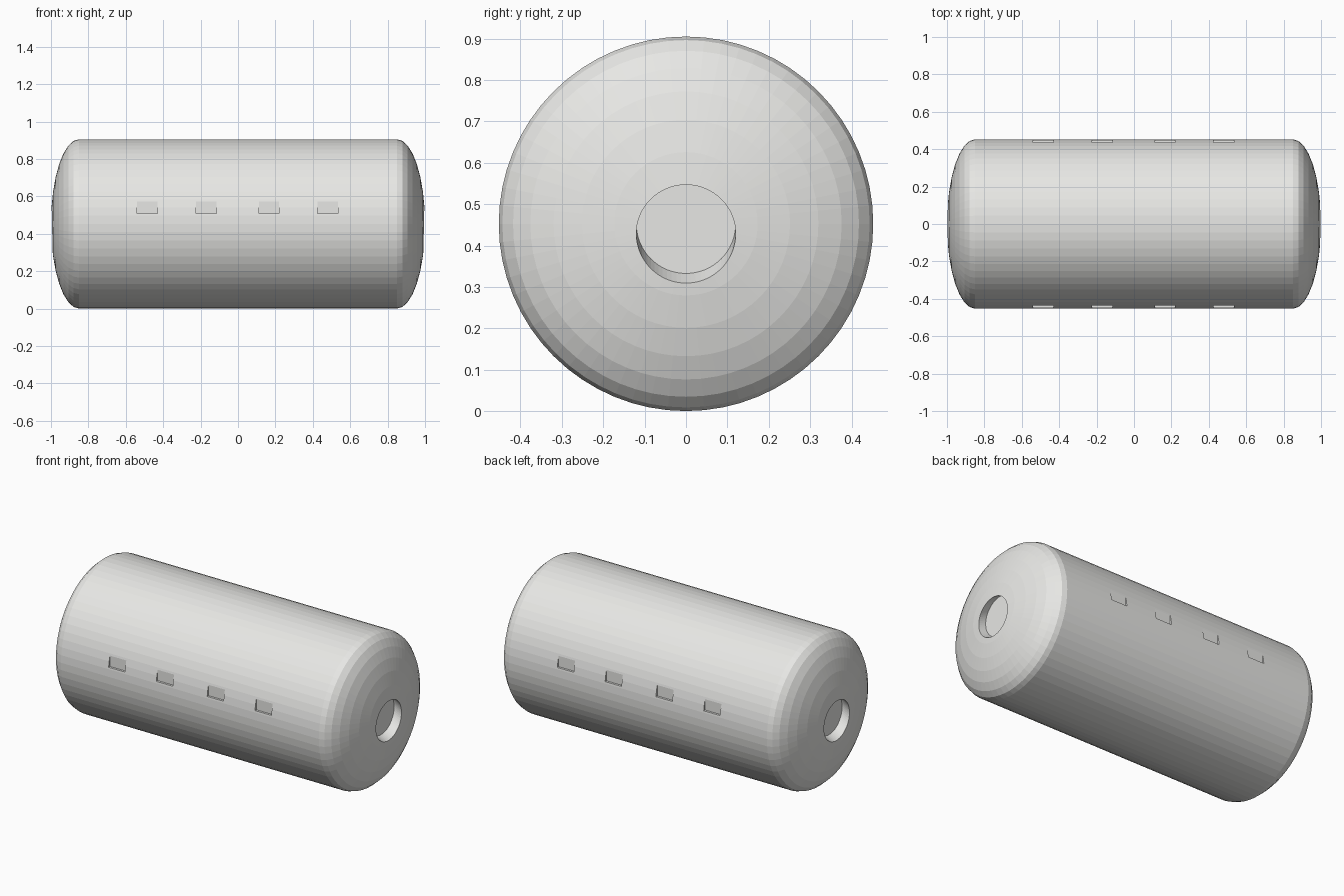
import bpy
import bmesh
import math

cube = bpy.data.objects.get("Cube")
if cube:
    bpy.data.objects.remove(cube, do_unlink=True)

RADIUS, SIDES, CAP_STEPS = 0.4525, 64, 8
CAP_START, CAP_DEPTH = 0.85, 0.15


def make_material(name, color):
    mat = bpy.data.materials.new(name)
    mat.use_nodes = True
    mat.diffuse_color = color
    mat.node_tree.nodes["Principled BSDF"].inputs["Base Color"].default_value = color
    return mat


def make_object(name, bm, mat):
    bmesh.ops.recalc_face_normals(bm, faces=bm.faces)
    mesh = bpy.data.meshes.new(name)
    bm.to_mesh(mesh)
    bm.free()
    mesh.materials.append(mat)
    obj = bpy.data.objects.new(name, mesh)
    bpy.context.collection.objects.link(obj)
    return obj


def loft(bm, rings):
    """Skin a list of (x, centre z, radius) rings along x and close both ends."""
    loops = []
    for x, z, r in rings:
        angles = [math.tau * i / SIDES for i in range(SIDES)]
        loops.append([bm.verts.new((x, r * math.cos(a), z + r * math.sin(a))) for a in angles])
    for a, b in zip(loops, loops[1:]):
        for i in range(SIDES):
            j = (i + 1) % SIDES
            bm.faces.new((a[i], a[j], b[j], b[i]))
    bm.faces.new(loops[0])
    bm.faces.new(loops[-1])


def cut(target, cutter):
    cutter.hide_render = True
    mod = target.modifiers.new(cutter.name, "BOOLEAN")
    mod.operation = "DIFFERENCE"
    mod.solver = "EXACT"
    mod.object = cutter
    bpy.context.view_layer.objects.active = target
    bpy.ops.object.modifier_apply(modifier=mod.name)
    bpy.data.objects.remove(cutter, do_unlink=True)


grey = make_material("light grey", (0.8, 0.8, 0.78, 1))

# Tank body with domed ends
half = []
for k in range(CAP_STEPS):
    t = math.pi / 2 * k / CAP_STEPS
    half.append((CAP_START + CAP_DEPTH * math.sin(t), RADIUS, RADIUS * math.cos(t)))
half.append((1.0, RADIUS, 0.02))
bm = bmesh.new()
loft(bm, [(-x, z, r) for x, z, r in reversed(half)] + half)
body = make_object("tank_body", bm, grey)

# Round sockets in both ends, rising towards their flat floors
for name, side in (("left_socket", 1), ("right_socket", -1)):
    bm = bmesh.new()
    loft(bm, [(side * 0.945, RADIUS, 0.12), (side * 1.045, RADIUS - 0.05, 0.12)])
    cut(body, make_object(name, bm, grey))

# Small square pockets along the front and back
for side in (-1, 1):
    for x in (-0.485, -0.17, 0.165, 0.48):
        bm = bmesh.new()
        bmesh.ops.create_cube(bm, size=1)
        bmesh.ops.scale(bm, vec=(0.108, 0.1, 0.075), verts=bm.verts)
        bmesh.ops.translate(bm, vec=(x, side * 0.486, 0.545), verts=bm.verts)
        cut(body, make_object("pocket", bm, grey))
